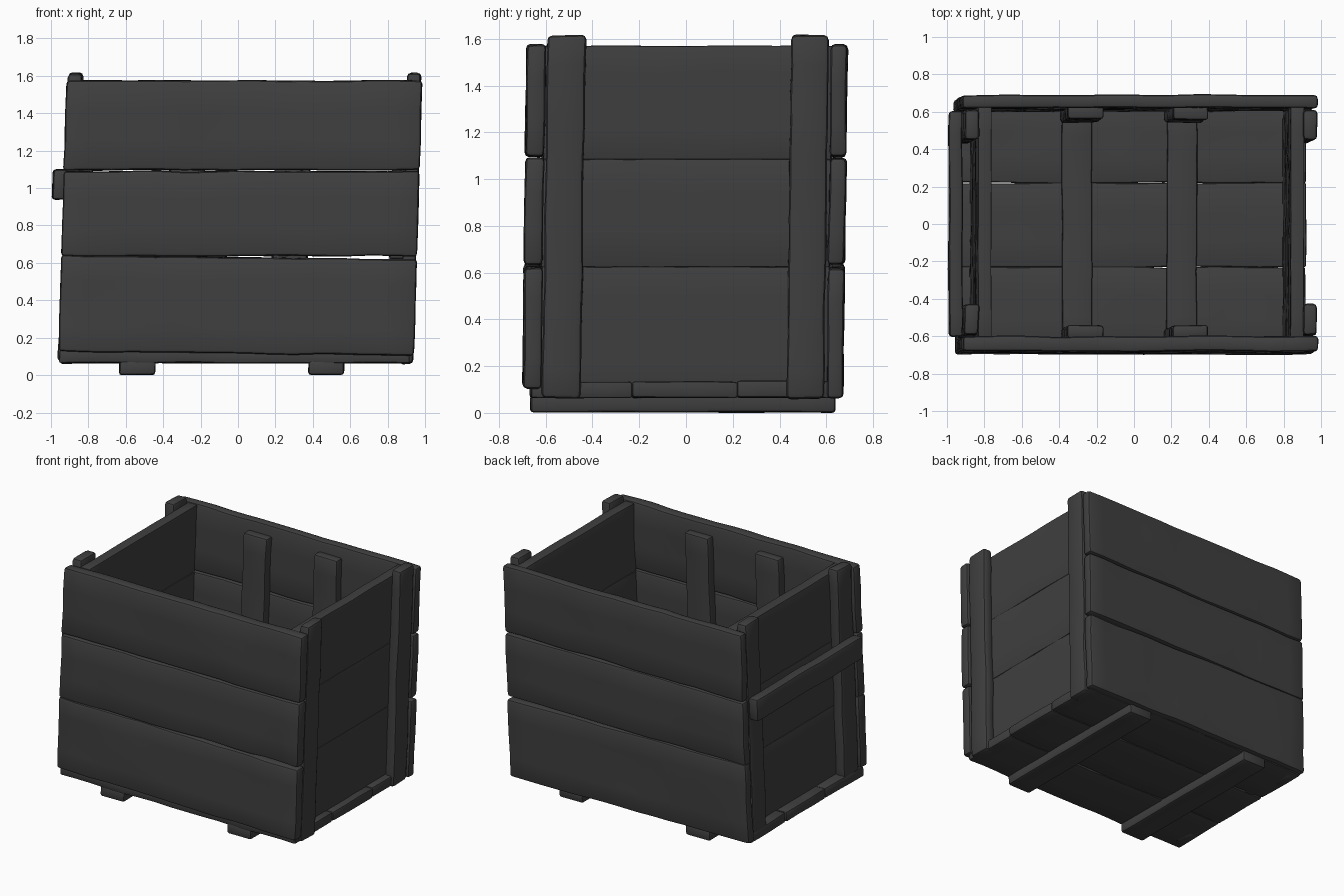
import bpy, bmesh
from mathutils import Vector, noise

if "Cube" in bpy.data.objects:
    bpy.data.objects.remove(bpy.data.objects["Cube"], do_unlink=True)

wood = bpy.data.materials.new("dark grey wood")
wood.use_nodes = True
grey = (0.05, 0.05, 0.05, 1)
wood.diffuse_color = grey
shader = wood.node_tree.nodes["Principled BSDF"]
shader.inputs["Base Color"].default_value = grey
shader.inputs["Roughness"].default_value = 0.9


def board(name, xs, ys, zs, bevel=0.015, wobble=0.008, tilt=0.0):
    """Rounded, slightly warped board; tilt lowers its +x end."""
    low, high = Vector((xs[0], ys[0], zs[0])), Vector((xs[1], ys[1], zs[1]))
    size, centre = high - low, (low + high) / 2
    bm = bmesh.new()
    bmesh.ops.create_cube(bm, size=1)
    for v in bm.verts:
        v.co = Vector(a * b for a, b in zip(v.co, size)) + centre
    bmesh.ops.bevel(bm, geom=bm.edges[:], offset=bevel, segments=2,
                    profile=0.5, affect='EDGES')
    # Cuts across the faces let the board warp
    for axis in range(3):
        normal = Vector((0, 0, 0))
        normal[axis] = 1
        count = int(size[axis] / 0.12)
        for i in range(1, count):
            point = low.copy()
            point[axis] += size[axis] * i / count
            bmesh.ops.bisect_plane(bm, geom=bm.verts[:] + bm.edges[:] + bm.faces[:],
                                   plane_co=point, plane_no=normal)
    seed = Vector((len(name), sum(map(ord, name)) % 37, 0))
    for v in bm.verts:
        v.co += noise.noise_vector(v.co * 4 + seed) * wobble
        v.co.z -= tilt * v.co.x
        # The whole crate leans a little
        lean = v.co.z - 0.8
        v.co.x += 0.03 * lean
        v.co.y += 0.014 * lean
    mesh = bpy.data.meshes.new(name)
    bm.to_mesh(mesh)
    bm.free()
    mesh.materials.append(wood)
    obj = bpy.data.objects.new(name, mesh)
    bpy.context.collection.objects.link(obj)
    bpy.ops.object.select_all(action='DESELECT')
    obj.select_set(True)
    bpy.context.view_layer.objects.active = obj
    bpy.ops.object.shade_smooth_by_angle(angle=0.7)
    return obj


# Long front and back planks
levels = [("bottom", 0.63), ("middle", 1.09), ("top", 1.575)]
for side, ys, start in (("front", (-0.69, -0.61), 0.115), ("back", (0.61, 0.68), 0.07)):
    z = start
    for level, top in levels:
        board(f"{side}_{level}_plank", (-0.94, 0.96), ys, (z, top), 0.018,
              tilt=0.012 if level == "bottom" else 0)
        z = top + 0.006

# Close-fitting end walls
for side, xs in (("left", (0.815, 0.887)), ("right", (-0.857, -0.785))):
    z = 0.07
    for level, top in levels:
        board(f"{side}_{level}_plank", xs, (-0.615, 0.615), (z, top - 0.005), 0.006, 0.005)
        z = top - 0.006

# Corner posts outside the end walls
for side, xs in (("left", (0.882, 0.957)), ("right", (-0.93, -0.852))):
    for end, ys in (("front", (-0.605, -0.44)), ("back", (0.44, 0.6))):
        board(f"{side}_{end}_post", xs, ys, (0.06, 1.615), 0.02)

# Carrying rail on one end
board("carrying_rail", (-0.998, -0.925), (-0.605, 0.6), (0.94, 1.1), 0.018, 0.005)

# Floor planks
for name, ys in (("front", (-0.655, -0.22)), ("middle", (-0.22, 0.23)), ("back", (0.23, 0.64))):
    board(f"{name}_floor_plank", (-0.93, 0.94), ys, (0.065, 0.135), 0.012)

# Battens inside the walls and over the floor
for side, x in (("right", -0.28), ("left", 0.28)):
    board(f"{side}_floor_batten", (x - 0.085, x + 0.075), (-0.6, 0.6), (0.12, 0.165), 0.01)
    board(f"{side}_front_batten", (x - 0.095, x + 0.095), (-0.62, -0.55), (0.13, 1.5))
    board(f"{side}_back_batten", (x - 0.095, x + 0.095), (0.55, 0.62), (0.13, 1.5))

# Runners under the floor
for side, x in (("right", -0.52), ("left", 0.49)):
    board(f"{side}_runner", (x - 0.09, x + 0.1), (-0.655, 0.65), (0.002, 0.08), 0.015, 0.004)
